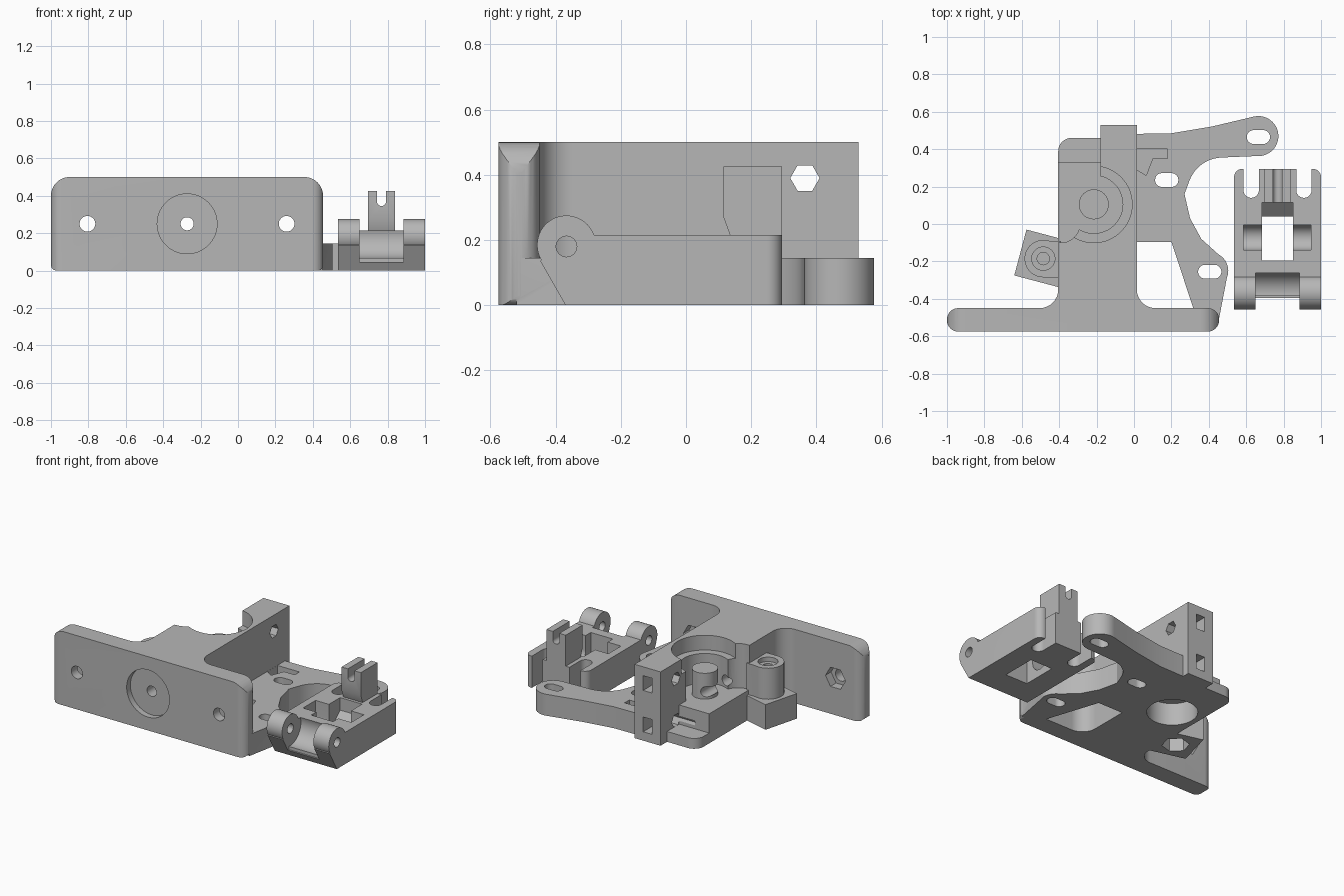
import bpy, bmesh, math
from mathutils import Vector

if bpy.data.objects.get("Cube"):
    bpy.data.objects.remove(bpy.data.objects["Cube"])

grey = bpy.data.materials.new("light_grey")
grey.use_nodes = True
COLOUR = (0.47, 0.47, 0.47, 1)
grey.diffuse_color = COLOUR
grey.node_tree.nodes["Principled BSDF"].inputs["Base Color"].default_value = COLOUR


def rounded(points):
    """Polygon outline; a third value on a point is its corner radius."""
    out = []
    for i, p in enumerate(points):
        c = Vector(p[:2])
        if len(p) < 3:
            out.append(c)
            continue
        a = (Vector(points[i - 1][:2]) - c).normalized()
        b = (Vector(points[(i + 1) % len(points)][:2]) - c).normalized()
        half = a.angle(b) / 2
        mid = c + (a + b).normalized() * (p[2] / math.sin(half))
        reach = p[2] / math.tan(half)
        start, end = c + a * reach - mid, c + b * reach - mid
        for k in range(11):
            t = start.lerp(end, k / 10)
            out.append(mid + t.normalized() * p[2])
    return out


def prism(points, axis, lo, hi, name="cutter"):
    place = {"x": lambda p, h: (h, p[0], p[1]),
             "y": lambda p, h: (p[0], h, p[1]),
             "z": lambda p, h: (p[0], p[1], h)}[axis]
    outline = rounded(points)
    bm = bmesh.new()
    low = [bm.verts.new(place(p, lo)) for p in outline]
    high = [bm.verts.new(place(p, hi)) for p in outline]
    bm.faces.new(low)
    bm.faces.new(high)
    for i in range(len(low)):
        bm.faces.new((low[i - 1], low[i], high[i], high[i - 1]))
    bmesh.ops.recalc_face_normals(bm, faces=bm.faces)
    mesh = bpy.data.meshes.new(name)
    bm.to_mesh(mesh)
    bm.free()
    mesh.materials.append(grey)
    ob = bpy.data.objects.new(name, mesh)
    bpy.context.collection.objects.link(ob)
    return ob


def box(x0, x1, y0, y1, z0, z1):
    return prism([(x0, y0), (x1, y0), (x1, y1), (x0, y1)], "z", z0, z1)


def rod(a, b, r, axis, lo, hi, sides=48, turn=0.0):
    ring = [(a + r * math.cos(math.tau * k / sides + turn),
             b + r * math.sin(math.tau * k / sides + turn)) for k in range(sides)]
    return prism(ring, axis, lo, hi)


def combine(target, tools, operation):
    for tool in tools:
        mod = target.modifiers.new("bool", "BOOLEAN")
        mod.operation, mod.solver, mod.object = operation, "EXACT", tool
        bpy.context.view_layer.objects.active = target
        bpy.ops.object.modifier_apply(modifier=mod.name)
        bpy.data.objects.remove(tool)


def finish(ob):
    bpy.ops.object.select_all(action="DESELECT")
    ob.select_set(True)
    bpy.context.view_layer.objects.active = ob
    bpy.ops.object.shade_smooth_by_angle(angle=math.radians(30))


def slot(x, y, r, half, z0, z1):
    return prism([(x - half, y - r, r * .99), (x + half, y - r, r * .99),
                  (x + half, y + r, r * .99), (x - half, y + r, r * .99)], "z", z0, z1)


# Mounting plate, rounded both in plan and in elevation
frame = prism([(-1, -.575, .06), (.455, -.575, .06), (.455, -.45, .06), (-1, -.45, .06)],
              "z", 0, .5, "extruder_frame")
combine(frame, [prism([(-1, 0, .03), (.455, 0, .03), (.455, .5, .1), (-1, .5, .1)],
                      "y", -.7, -.3)], "INTERSECT")

# Main block, with low side shelf and the gear region cut away
block = prism([(.015, .53), (-.18, .53), (-.18, .46), (-.405, .46, .07), (-.405, -.45, .1),
               (-.55, -.45), (-.55, -.5), (.17, -.5), (.17, -.45), (.015, -.45, .1)],
              "z", 0, .5, "main_block")
combine(block, [
    box(-.6, -.18, .33, .7, .07, .6),
    prism([(-.18, .34), (-.6, .34), (-.6, -.1), (-.29, -.1, .1), (-.29, .05), (-.18, .05)],
          "z", .2, .6)], "DIFFERENCE")

# Motor mount arms
arms = prism([(-.1, .48), (.2, .485), (.42, .522), (.64, .574), (.67, .364), (.34, .35, .19),
              (.27, .16), (.3, .03), (.36, -.08), (.46, -.17), (.5, -.27), (.452, -.52),
              (.34, -.52), (.2, -.095), (-.1, -.095)], "z", 0, .145, "motor_arms")
combine(arms, [rod(.665, .47, .107, "z", 0, .145), rod(.405, -.25, .099, "z", 0, .145)], "UNION")

# Hinge boss on its tilted foot
u, v = Vector((.065, .245)), Vector((.28, -.074))
c = Vector((-.64, -.275))
foot = prism([c, c + v, c + u + v, c + u], "z", 0, .17, "hinge_foot")
boss = rod(-.485, -.185, .1, "z", 0, .38)
neck = box(-.485, -.39, -.285, -.09, 0, .38)
combine(frame, [block, arms, foot, boss, neck], "UNION")

GX, GY = -.215, .105
cuts = [
    # gear and bearing bores
    rod(GX, GY, .205, "z", .4, .6, 64),
    rod(GX, GY, .155, "z", .2, .6, 64),
    rod(GX, GY, .155, "z", -.1, .15, 64),
    # front recess
    rod(-.272, .25, .16, "y", -.7, -.535, 64),
    # hinge screw and its nut pocket
    rod(-.485, -.185, .062, "z", .35, .6),
    rod(-.485, -.185, .033, "z", .13, .6),
    rod(-.485, -.185, .085, "z", -.1, .1, 6, .26),
    # arm slots
    slot(.665, .465, .037, .062, -.1, .3),
    slot(.405, -.255, .037, .062, -.1, .3),
    slot(.175, .235, .037, .062, -.1, .3),
    # access channel beside the rear post
    prism([(.016, .4), (.18, .4), (.18, .35), (.1, .35), (.065, .26), (.016, .29)], "z", .06, .3),
]
for x in (-.805, .26):
    cuts += [rod(x, .25, .042, "y", -.7, -.3), rod(x, .25, .075, "y", -.51, -.44, 6)]
for z in (.11, .39):
    cuts += [rod(.365, z, .045, "x", -.3, .1 if z > .2 else .0, 6),
             box(-.115, -.05, .31, .6, z - .05, z + .05)]
combine(frame, cuts, "DIFFERENCE")
combine(frame, [rod(GX, GY, .08, "z", .15, .375)], "UNION")
combine(frame, [rod(-.272, .25, .035, "y", -.7, .7)], "DIFFERENCE")
finish(frame)

# Idler lever: side profile, hinge lugs, rounded rear corners
X0, X1 = .535, 1.0
MID = (X0 + X1) / 2
idler = prism([(-.37, 0), (.295, 0), (.295, .215), (-.37, .215), (-.447, .135)],
              "x", X0, X1, "idler_lever")
combine(idler, [rod(-.367, .185, .09, "x", X0, X1)], "UNION")
combine(idler, [prism([(X0, -.6), (X1, -.6), (X1, .295, .045), (X0, .295, .045)],
                      "z", -.1, .5)], "INTERSECT")
cuts = [
    # gap between the lugs, and hinge pin
    rod(-.37, .18, .115, "x", .65, .885),
    box(.65, .885, -.6, -.27, .17, .4),
    box(.65, .885, -.6, -.385, .045, .4),
    rod(-.367, .18, .032, "x", .4, 1.2, 16),
    # bearing window with sloped end
    prism([(-.195, -.1), (.04, -.1), (.04, .06), (.115, .13), (.115, .4), (-.195, .4)],
          "x", .685, .85),
    # axle groove
    box(.585, .947, -.14, -.005, .115, .4),
    rod(-.0725, .115, .0675, "x", .585, .947),
]
for side in (-1, 1):
    a, b = sorted((MID + side * .1, MID + side * .182))
    cuts += [box(a, b, .18, .5, -.1, .5),
             rod((a + b) / 2, .181, (b - a) / 2, "z", -.1, .5)]
combine(idler, cuts, "DIFFERENCE")

# Slotted upright on the lever
post = prism([(.135, .1), (.295, .1), (.295, .425), (.115, .425), (.115, .27), (.135, .215)],
             "x", .695, .84, "post")
combine(post, [box(.743, .792, 0, .5, .37, .5), rod(.7675, .37, .0245, "y", 0, .5)], "DIFFERENCE")
combine(idler, [post], "UNION")
finish(idler)
